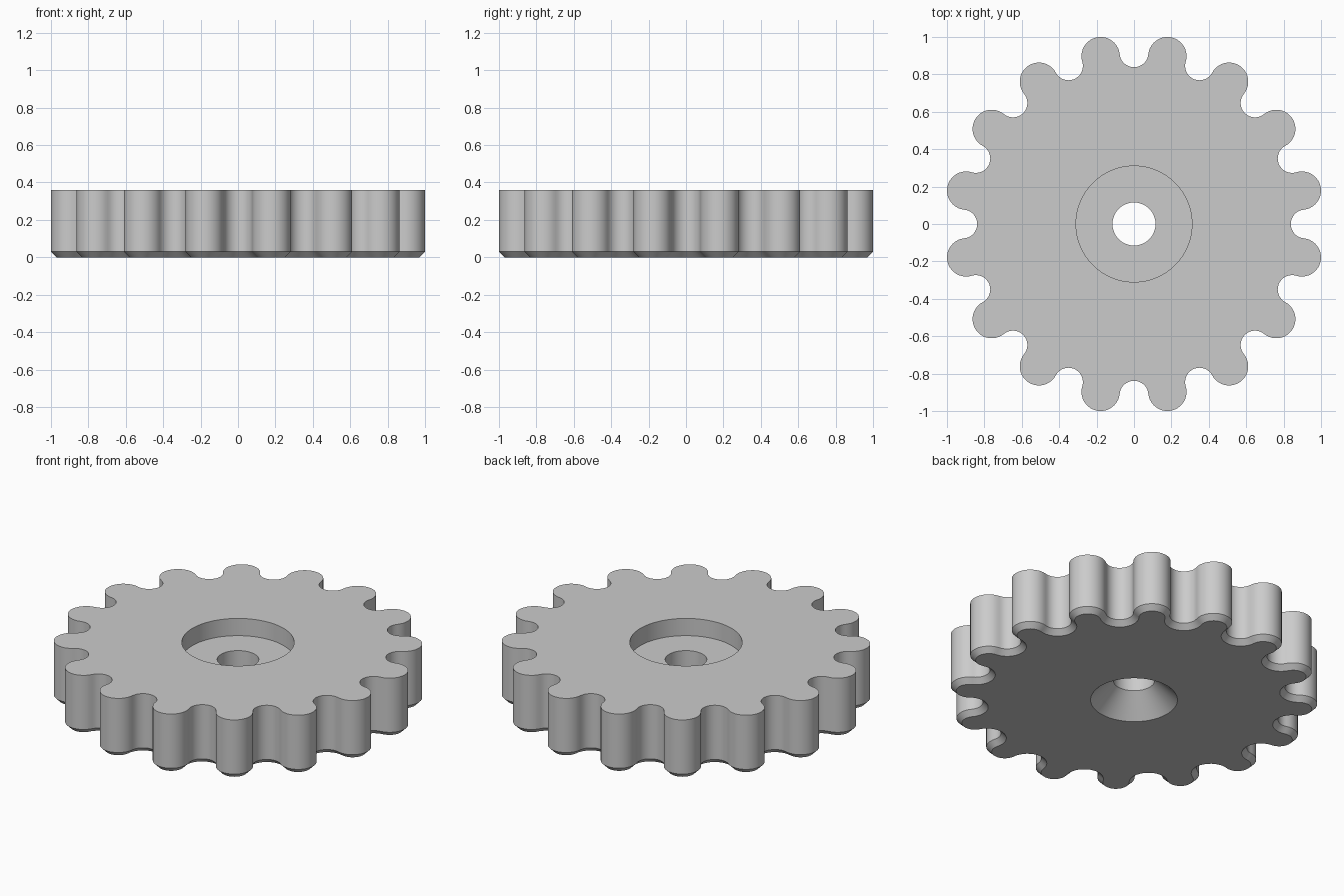
import bpy, bmesh
from math import radians, cos, sin, tau, pi

cube = bpy.data.objects.get("Cube")
if cube:
    bpy.data.objects.remove(cube, do_unlink=True)

TEETH = 16
PITCH_R = 0.915        # lobe and valley centres share this circle
LOBE_R = 0.1025
VALLEY_R = 2 * PITCH_R * sin(pi / TEETH / 2) - LOBE_R   # tangent to the lobes
HEIGHT = 0.36
CHAMFER = 0.03


def arc(angle, radius, start, end, steps):
    """Points on a small arc centred on the pitch circle, last point left out."""
    cx, cy = PITCH_R * cos(angle), PITCH_R * sin(angle)
    for i in range(steps):
        t = angle + start + (end - start) * i / steps
        yield cx + radius * cos(t), cy + radius * sin(t)


def outline(inset):
    """Wheel outline of alternating tangent lobes and valleys."""
    half = pi / TEETH
    reach = pi / 2 + half / 2
    pts = []
    for k in range(TEETH):
        a = (2 * k + 1) * half
        pts += arc(a, LOBE_R - inset, -reach, reach, 20)
        pts += arc(a + half, VALLEY_R + inset, tau - reach, reach, 16)
    return pts


def circle(radius, count=96):
    return [(radius * cos(tau * i / count), radius * sin(tau * i / count))
            for i in range(count)]


def add_loop(bm, pts, z):
    return [bm.verts.new((x, y, z)) for x, y in pts]


def skin(bm, loops):
    """Join successive loops with quads."""
    for a, b in zip(loops, loops[1:]):
        n = len(a)
        for i in range(n):
            j = (i + 1) % n
            bm.faces.new((a[i], a[j], b[j], b[i]))


def cap(bm, outer, inner):
    """Fill the flat area between an outline and a hole."""
    edges = []
    for loop in (outer, inner):
        edges += [bm.edges.get((loop[i - 1], loop[i])) for i in range(len(loop))]
    bmesh.ops.triangle_fill(bm, edges=edges, use_beauty=True)


bm = bmesh.new()

# Lobed rim with a chamfered lower edge
rim = [add_loop(bm, outline(CHAMFER), 0),
       add_loop(bm, outline(0), CHAMFER),
       add_loop(bm, outline(0), HEIGHT)]
skin(bm, rim)

# Countersink below, through hole, and round recess above
bore = [add_loop(bm, circle(r), z) for r, z in
        ((0.24, 0), (0.115, 0.125), (0.115, 0.255), (0.31, 0.255), (0.31, HEIGHT))]
skin(bm, bore)

# Flat bottom and top
cap(bm, rim[0], bore[0])
cap(bm, rim[-1], bore[-1])
bmesh.ops.recalc_face_normals(bm, faces=bm.faces[:])

mesh = bpy.data.meshes.new("lobed_knob")
bm.to_mesh(mesh)
bm.free()
knob = bpy.data.objects.new("lobed_knob", mesh)
bpy.context.collection.objects.link(knob)

# Plain grey material
grey = bpy.data.materials.new("light_grey")
grey.use_nodes = True
color = (0.6, 0.6, 0.6, 1)
grey.diffuse_color = color
for node in grey.node_tree.nodes:
    if node.type == 'BSDF_PRINCIPLED':
        node.inputs["Base Color"].default_value = color
mesh.materials.append(grey)

# Smooth curved walls, keep the edges crisp
for o in bpy.context.selected_objects:
    o.select_set(False)
knob.select_set(True)
bpy.context.view_layer.objects.active = knob
bpy.ops.object.shade_smooth_by_angle(angle=radians(30))
